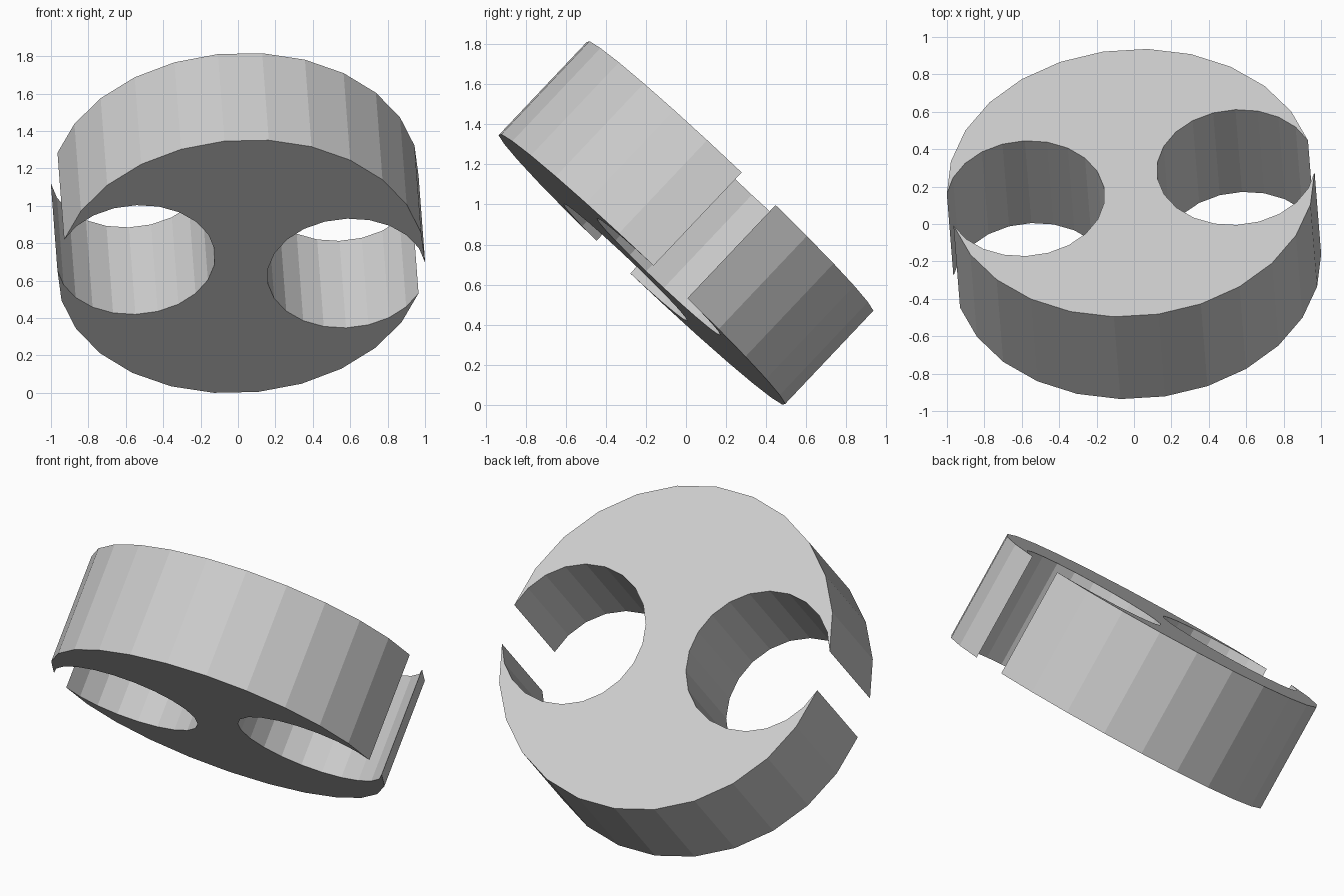
import bpy, bmesh, math
from mathutils import Vector, Matrix

if "Cube" in bpy.data.objects:
    bpy.data.objects.remove(bpy.data.objects["Cube"])

R, HOLE_D, HOLE_R = 0.985, 0.57, 0.4246   # disc radius, hole offset, hole radius
THICK = 0.641
SIDES, HOLE_SEGS = 26, 20
STEP = 2 * math.pi / SIDES
AXIS = math.radians(8.6)                  # direction of the line through both holes

# Outline: two rim arcs joined by two holes that break through the rim
half_gap = math.atan2(R * math.sin(STEP / 2), R * math.cos(STEP / 2) - HOLE_D)
outline = []
for k in range(2):
    start = AXIS + k * math.pi + STEP / 2
    for i in range(SIDES // 2):
        a = start + i * STEP
        outline.append((R * math.cos(a), R * math.sin(a)))
    h = AXIS + (k + 1) * math.pi
    cx, cy = HOLE_D * math.cos(h), HOLE_D * math.sin(h)
    for i in range(1, HOLE_SEGS):
        a = h - half_gap - (2 * math.pi - 2 * half_gap) * i / HOLE_SEGS
        outline.append((cx + HOLE_R * math.cos(a), cy + HOLE_R * math.sin(a)))

# Solid slab from the outline
bm = bmesh.new()
base = bm.faces.new([bm.verts.new((x, y, -THICK / 2)) for x, y in outline])
top = bmesh.ops.extrude_face_region(bm, geom=[base], use_keep_orig=True)
bmesh.ops.translate(bm, vec=(0, 0, THICK),
                    verts=[g for g in top["geom"] if isinstance(g, bmesh.types.BMVert)])
bmesh.ops.recalc_face_normals(bm, faces=bm.faces)

# Tilt the slab and stand it on the floor
n = Vector((-0.055, 0.686, 0.725)).normalized()
u = (Vector((1, 0, 0)) - n * n.x).normalized()
v = n.cross(u)
bm.transform(Matrix((u, v, n)).transposed().to_4x4())
low = min(p.co.z for p in bm.verts)
bmesh.ops.translate(bm, vec=(0, 0, -low), verts=bm.verts)

mesh = bpy.data.meshes.new("two_hole_disc")
bm.to_mesh(mesh)
bm.free()
disc = bpy.data.objects.new("two_hole_disc", mesh)
bpy.context.collection.objects.link(disc)

grey = bpy.data.materials.new("light_grey")
grey.diffuse_color = (0.6, 0.6, 0.6, 1)
grey.use_nodes = True
grey.node_tree.nodes["Principled BSDF"].inputs["Base Color"].default_value = grey.diffuse_color
mesh.materials.append(grey)
